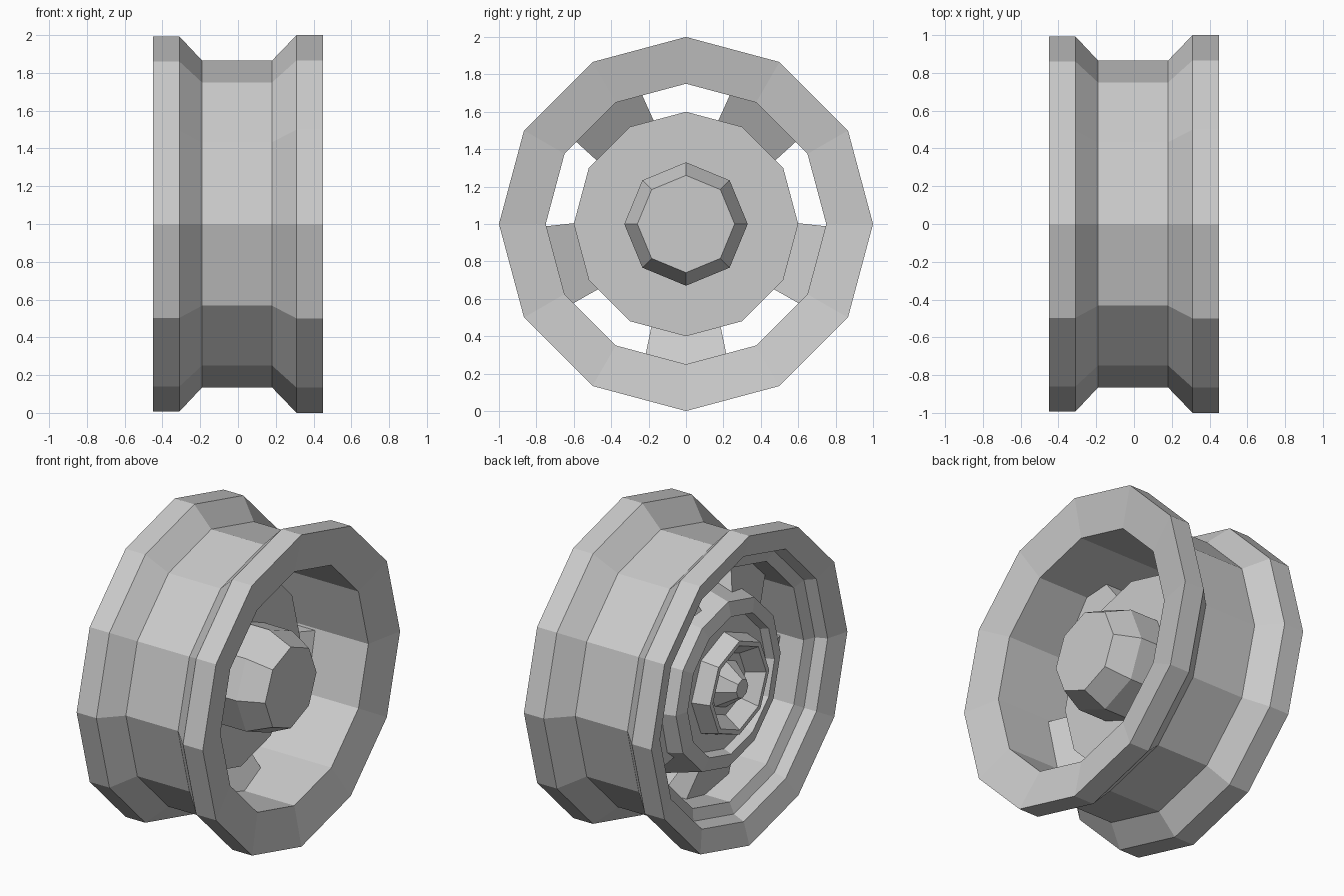
import bpy, bmesh
from math import sin, cos, pi, radians

if "Cube" in bpy.data.objects:
    bpy.data.objects.remove(bpy.data.objects["Cube"])

CZ = 1.0  # axle height


def finish(name, bm):
    bmesh.ops.recalc_face_normals(bm, faces=bm.faces)
    me = bpy.data.meshes.new(name)
    bm.to_mesh(me)
    bm.free()
    ob = bpy.data.objects.new(name, me)
    bpy.context.collection.objects.link(ob)
    return ob


def lathe(name, profile, sides, closed):
    """Spin (x, radius) points round the x axis; a vertex points straight up."""
    bm = bmesh.new()
    rings = [[bm.verts.new((x, r * cos(2 * pi * i / sides), CZ + r * sin(2 * pi * i / sides)))
              for i in range(sides)] for x, r in profile]
    n = len(rings)
    for k in range(n if closed else n - 1):
        a, b = rings[k], rings[(k + 1) % n]
        for i in range(sides):
            j = (i + 1) % sides
            bm.faces.new((a[i], a[j], b[j], b[i]))
    if not closed:
        bm.faces.new(rings[0])
        bm.faces.new(rings[-1])
    return finish(name, bm)


# Twelve-sided rim with two flanges, a sunken tyre bed and a stepped back lip
lathe("rim", [(-.45, .993), (-.31, .993), (-.19, .865), (.18, .865), (.31, 1), (.45, 1),
              (.40, .75), (-.31, .75), (-.34, .82), (-.41, .85)], 12, True)

# Thick centre disc, tapering to a recessed back
lathe("centre_disc", [(.02, .25), (.02, .6), (-.05, .6), (-.3, .53), (-.32, .44),
                      (-.27, .42), (-.27, .25)], 12, True)

# Eight-sided hub: long cap on the front, recess with a nub on the back
lathe("hub", [(.375, .26), (.22, .33), (-.27, .33), (-.38, .30), (-.38, .27), (-.28, .2),
              (-.28, .15), (-.40, .06)], 8, False)

# Five slanted spokes joining disc and rim
SPOKE = [(.5, .175, -.105), (.5, .175, -.22), (.79, .235, -.12), (.79, .235, .07)]  # r, half width, x
for k in range(5):
    a = radians(-90 + 72 * k)
    bm = bmesh.new()
    sides = [[bm.verts.new((x, r * cos(a) - s * w * sin(a), CZ + r * sin(a) + s * w * cos(a)))
              for r, w, x in SPOKE] for s in (-1, 1)]
    bm.faces.new(sides[0])
    bm.faces.new(sides[1])
    for i in range(4):
        j = (i + 1) % 4
        bm.faces.new((sides[0][i], sides[0][j], sides[1][j], sides[1][i]))
    finish(f"spoke_{k + 1}", bm)
